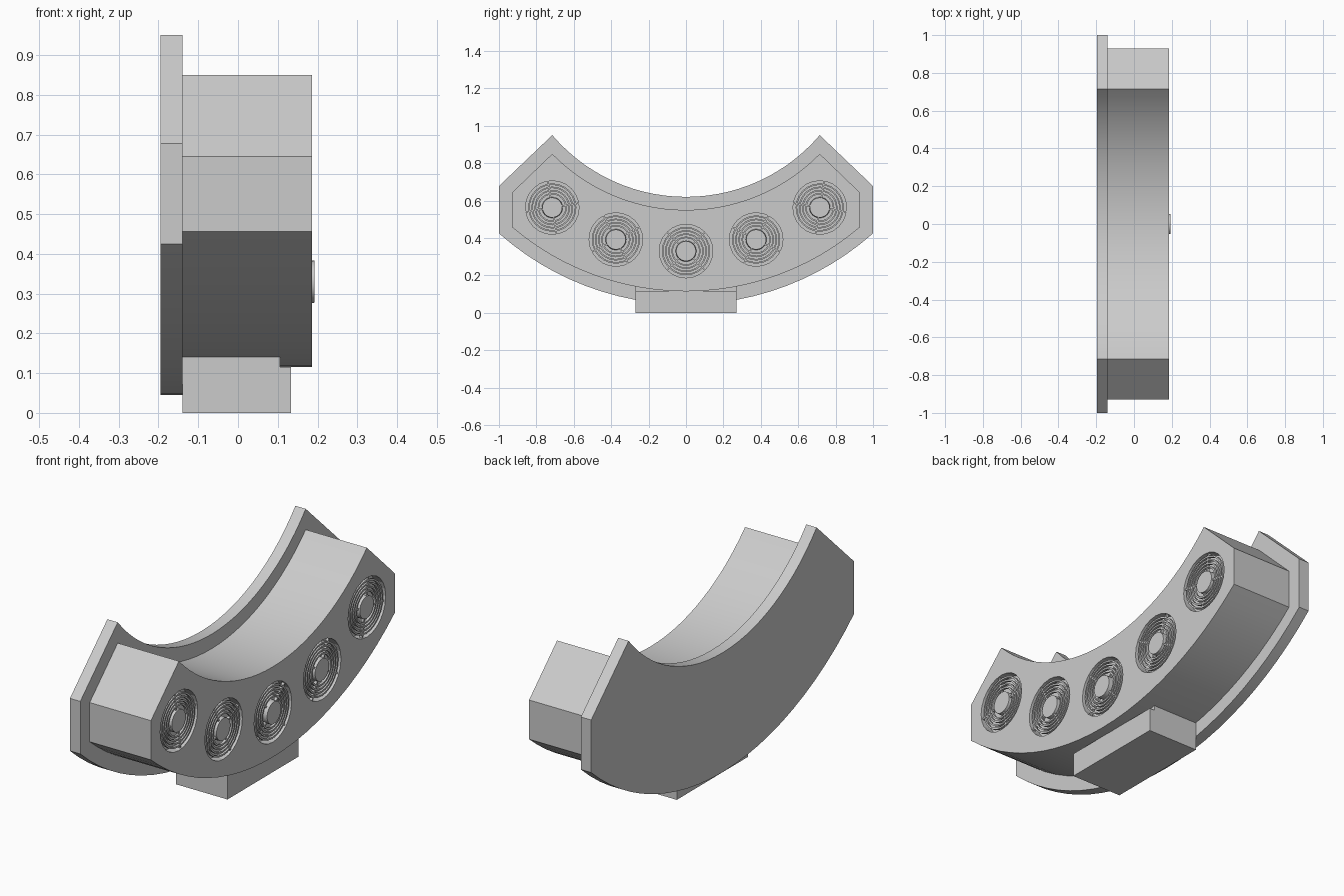
import bpy, bmesh, math
from mathutils import Matrix, Vector

if "Cube" in bpy.data.objects:
    bpy.data.objects.remove(bpy.data.objects["Cube"])

FACE = 0.186          # x of the fan face
CZ = 1.557            # z of the common arc centre


def finish(bm, name, smooth=True):
    bmesh.ops.recalc_face_normals(bm, faces=bm.faces)
    me = bpy.data.meshes.new(name)
    bm.to_mesh(me)
    bm.free()
    ob = bpy.data.objects.new(name, me)
    bpy.context.collection.objects.link(ob)
    if smooth:
        bpy.ops.object.select_all(action='DESELECT')
        ob.select_set(True)
        bpy.context.view_layer.objects.active = ob
        bpy.ops.object.shade_smooth_by_angle(angle=math.radians(30))
    return ob


def arc(half, z_end, z_mid, n):
    # points from +half to -half through the lowest point (0, z_mid)
    s = z_end - z_mid
    r = (half * half + s * s) / (2 * s)
    a = math.asin(half / r)
    return [(r * math.sin(a - 2 * a * i / n),
             z_mid + r - r * math.cos(a - 2 * a * i / n)) for i in range(n + 1)]


def crescent(name, x0, x1, tip, side_top, side_bottom, inner_mid, outer_mid):
    # curved slab with pointed tips and clipped vertical ends
    w = side_top[0]
    outline = arc(tip[0], tip[1], inner_mid, 28) + [(-w, side_top[1])]
    outline += arc(w, side_bottom, outer_mid, 24)[::-1] + [(w, side_top[1])]
    bm = bmesh.new()
    f = bm.faces.new([bm.verts.new((x0, y, z)) for y, z in outline])
    ext = bmesh.ops.extrude_face_region(bm, geom=[f])['geom']
    bmesh.ops.translate(bm, vec=(x1 - x0, 0, 0),
                        verts=[v for v in ext if isinstance(v, bmesh.types.BMVert)])
    return finish(bm, name)


def cylinder(bm, y, z, r, x0, x1, seg=24, r2=None):
    m = Matrix.Translation(((x0 + x1) / 2, y, z)) @ Matrix.Rotation(math.pi / 2, 4, 'Y')
    bmesh.ops.create_cone(bm, cap_ends=True, segments=seg, radius1=r,
                          radius2=r if r2 is None else r2, depth=x1 - x0, matrix=m)


def ring(bm, y, z, r_in, r_out, x0, x1, seg=24):
    # flat grille ring with a rectangular section
    loops = []
    for i in range(seg):
        a = 2 * math.pi * i / seg
        loops.append([bm.verts.new((x, y + r * math.cos(a), z + r * math.sin(a)))
                      for r, x in ((r_in, x0), (r_out, x0), (r_out, x1), (r_in, x1))])
    for i in range(seg):
        p, q = loops[i], loops[(i + 1) % seg]
        for k in range(4):
            bm.faces.new((p[k], p[(k + 1) % 4], q[(k + 1) % 4], q[k]))


# Back plate and main housing
crescent("back_plate", -0.195, -0.14, (0.715, 0.95), (1.0, 0.678), 0.425, 0.62, 0.045)
housing = crescent("housing", -0.142, FACE, (0.715, 0.85), (0.928, 0.645), 0.456, 0.55, 0.115)

# Round fan openings
fans = [(0, 0.33), (0.375, 0.392), (-0.375, 0.392), (0.715, 0.563), (-0.715, 0.563)]
bm = bmesh.new()
for y, z in fans:
    cylinder(bm, y, z, 0.143, FACE - 0.045, FACE + 0.05)
cutter = finish(bm, "fan_hole_cutter", False)
cutter.hide_render = True
cutter.hide_viewport = True
mod = housing.modifiers.new("fan_holes", 'BOOLEAN')
mod.operation = 'DIFFERENCE'
mod.solver = 'EXACT'
mod.object = cutter

# Fan grilles: rings, hub and four spokes
for n, (y, z) in enumerate(fans):
    bm = bmesh.new()
    top = FACE - 0.004
    for r in (0.074, 0.091, 0.108, 0.125):
        ring(bm, y, z, r - 0.004, r + 0.004, top - 0.012, top)
    hub_top = FACE + (0.006 if n == 0 else -0.001)
    cylinder(bm, y, z, 0.056, FACE - 0.046, hub_top, r2=0.053)
    tilt = math.atan2(y, CZ - z)
    for k in range(4):
        a = tilt + math.pi / 4 + k * math.pi / 2
        m = (Matrix.Translation((top - 0.010, y, z)) @ Matrix.Rotation(a, 4, 'X')
             @ Matrix.Translation((0, 0.098, 0)) @ Matrix.Diagonal((0.014, 0.092, 0.008, 1)))
        bmesh.ops.create_cube(bm, size=1, matrix=m)
    finish(bm, "fan_grille_%d" % (n + 1))

# Foot block with a stepped front edge
profile = [(-0.14, 0), (0.133, 0), (0.133, 0.116), (0.105, 0.116), (0.105, 0.14), (-0.14, 0.14)]
bm = bmesh.new()
f = bm.faces.new([bm.verts.new((x, -0.27, z)) for x, z in profile])
ext = bmesh.ops.extrude_face_region(bm, geom=[f])['geom']
bmesh.ops.translate(bm, vec=(0, 0.54, 0),
                    verts=[v for v in ext if isinstance(v, bmesh.types.BMVert)])
finish(bm, "foot_block", False)
